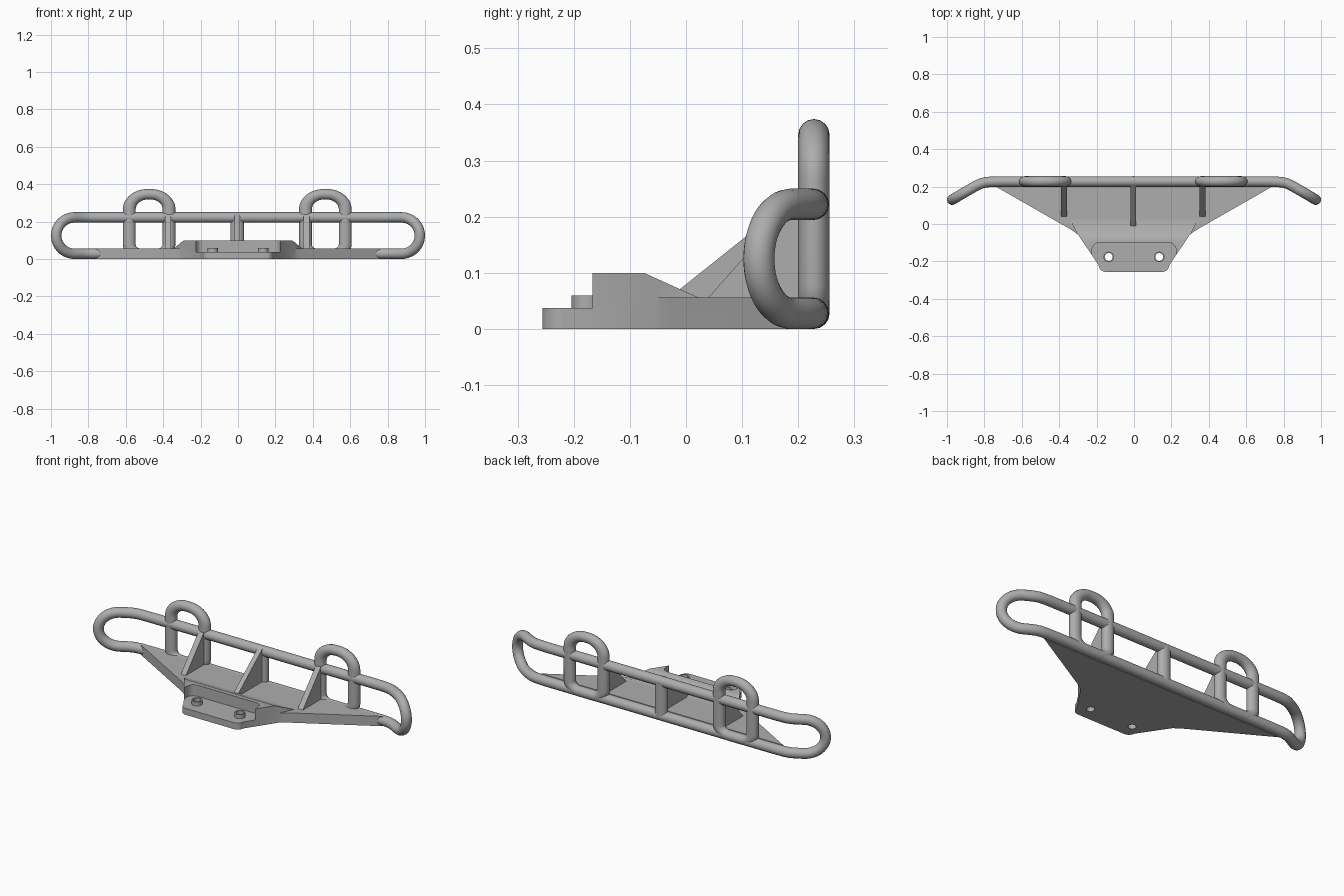
import bpy, bmesh, math
from mathutils import Vector

if "Cube" in bpy.data.objects:
    bpy.data.objects.remove(bpy.data.objects["Cube"])

grey = bpy.data.materials.new("plain_grey")
grey.use_nodes = True
grey.diffuse_color = (0.42, 0.42, 0.42, 1)
grey.node_tree.nodes["Principled BSDF"].inputs["Base Color"].default_value = (0.42, 0.42, 0.42, 1)

R = 0.028        # tube radius
BACK = 0.228     # y of the tube frame
LOW, HIGH = 0.028, 0.222
SHIFT = -0.004   # hoops and gussets sit a hair off centre


def select(obj):
    bpy.ops.object.select_all(action="DESELECT")
    obj.select_set(True)
    bpy.context.view_layer.objects.active = obj


def smooth(obj):
    select(obj)
    bpy.ops.object.shade_smooth_by_angle(angle=math.radians(35))


def prism(name, points, axis, lo, hi):
    """Extrude a closed outline along x (points are y, z) or z (points are x, y)."""
    bm = bmesh.new()
    place = (lambda a, b: (lo, a, b)) if axis == "x" else (lambda a, b: (a, b, lo))
    face = bm.faces.new([bm.verts.new(place(a, b)) for a, b in points])
    grown = bmesh.ops.extrude_face_region(bm, geom=[face])["geom"]
    step = Vector((hi - lo, 0, 0)) if axis == "x" else Vector((0, 0, hi - lo))
    bmesh.ops.translate(bm, vec=step, verts=[v for v in grown if isinstance(v, bmesh.types.BMVert)])
    bmesh.ops.recalc_face_normals(bm, faces=bm.faces)
    mesh = bpy.data.meshes.new(name)
    bm.to_mesh(mesh)
    bm.free()
    obj = bpy.data.objects.new(name, mesh)
    bpy.context.collection.objects.link(obj)
    mesh.materials.append(grey)
    return obj


def tube(name, points, cyclic=True):
    """Sweep a round tube along a path."""
    curve = bpy.data.curves.new(name, "CURVE")
    curve.dimensions = "3D"
    curve.bevel_depth = R
    curve.bevel_resolution = 6
    curve.use_fill_caps = True
    spline = curve.splines.new("POLY")
    spline.points.add(len(points) - 1)
    for p, co in zip(spline.points, points):
        p.co = (*co, 1)
    spline.use_cyclic_u = cyclic
    obj = bpy.data.objects.new(name, curve)
    bpy.context.collection.objects.link(obj)
    curve.materials.append(grey)
    select(obj)
    bpy.ops.object.convert(target="MESH")
    smooth(obj)
    return obj


def arc(cx, cy, r, start, end, n):
    angles = [math.radians(start + (end - start) * i / n) for i in range(n + 1)]
    return [(cx + r * math.cos(a), cy + r * math.sin(a)) for a in angles]


def circle(cx, cy, r, n=32):
    return arc(cx, cy, r, 0, 360, n)[:-1]


def cut(obj, cutters):
    for c in cutters:
        mod = obj.modifiers.new("cut", "BOOLEAN")
        mod.operation = "DIFFERENCE"
        mod.solver = "EXACT"
        mod.object = c
    select(obj)
    bpy.ops.object.convert(target="MESH")
    for c in cutters:
        bpy.data.objects.remove(c)


# Main tube frame: a long loop whose rounded ends sweep forward
def swept(x, z):
    d = abs(x) - 0.81
    return (x, BACK - 0.3 * (d + math.sqrt(d * d + 0.0009)), z)


run = [0.68 + 0.02 * i for i in range(10)]
mid = (LOW + HIGH) / 2
side = [(x, LOW) for x in run] + arc(0.875, mid, HIGH - mid, -90, 90, 32) + [(x, HIGH) for x in reversed(run)]
tube("main_frame", [swept(x, z) for x, z in side] + [swept(-x, z) for x, z in reversed(side)])

# Lamp hoops: rounded loops, slightly widened
w, top = 0.087, 0.346
hoop_path = (arc(w - 0.08, top - 0.08, 0.08, 0, 90, 14) + arc(0.08 - w, top - 0.08, 0.08, 90, 180, 14)
             + arc(0.05 - w, LOW + 0.05, 0.05, 180, 270, 10) + arc(w - 0.05, LOW + 0.05, 0.05, 270, 360, 10))
for label, s in (("left", 1), ("right", -1)):
    hoop = tube(label + "_hoop", [(x, 0, z) for x, z in hoop_path])
    hoop.scale.x = 1.22
    hoop.location = (s * 0.471 + SHIFT, BACK, 0)

# Centre post between the lower and upper tubes
post = tube("centre_post", [(0, 0, LOW), (0, 0, HIGH)], cyclic=False)
post.scale.x = 1.3
post.location = (SHIFT, BACK, 0)

# Skid plate with raised front, ramp, mounting recess and holes
half = [(0.765, 0.215), (0.34, -0.028), (0.315, -0.045), (0.298, -0.058), (0.19, -0.219)]
half += arc(0.152, -0.22, 0.036, -10, -90, 8)
plate = prism("skid_plate", half + [(-x, y) for x, y in reversed(half)], "z", 0, 0.1)
cutters = [
    prism("ramp_cutter", [(-0.075, 0.1), (0.022, 0.056), (0.4, 0.056), (0.4, 0.2), (-0.075, 0.2)], "x", -1, 1),
    prism("recess_cutter", arc(0.185, -0.14, 0.04, 0, 90, 8) + arc(-0.185, -0.14, 0.04, 90, 180, 8)
          + [(-0.225, -0.4), (0.225, -0.4)], "z", 0.037, 0.3),
]
for s in (1, -1):
    wing = [(0.296, -0.07), (0.345, 0.03), (0.6, 0.03), (0.6, -0.07)]
    cutters.append(prism("wing_cutter", [(s * x, y) for x, y in wing], "z", 0.056, 0.3))
    cutters.append(prism("hole_cutter", circle(s * 0.135, -0.176, 0.021), "z", -0.1, 0.3))
cut(plate, cutters)
smooth(plate)

# Raised collars around the mounting holes
for label, s in (("left", 1), ("right", -1)):
    collar = prism(label + "_collar", circle(s * 0.135, -0.176, 0.028), "z", 0.03, 0.06)
    cut(collar, [prism("bore_cutter", circle(s * 0.135, -0.176, 0.021), "z", -0.1, 0.3)])
    smooth(collar)

# Gussets bracing the frame to the plate
prism("centre_gusset", [(-0.012, 0.04), (-0.012, 0.07), (0.205, 0.243), (0.215, 0.04)],
      "x", SHIFT - 0.014, SHIFT + 0.014)
for label, s in (("left", 1), ("right", -1)):
    x = s * 0.369 + SHIFT
    prism(label + "_gusset", [(0.04, 0.04), (0.04, 0.056), (0.205, 0.243), (0.215, 0.04)],
          "x", x - 0.016, x + 0.016)
